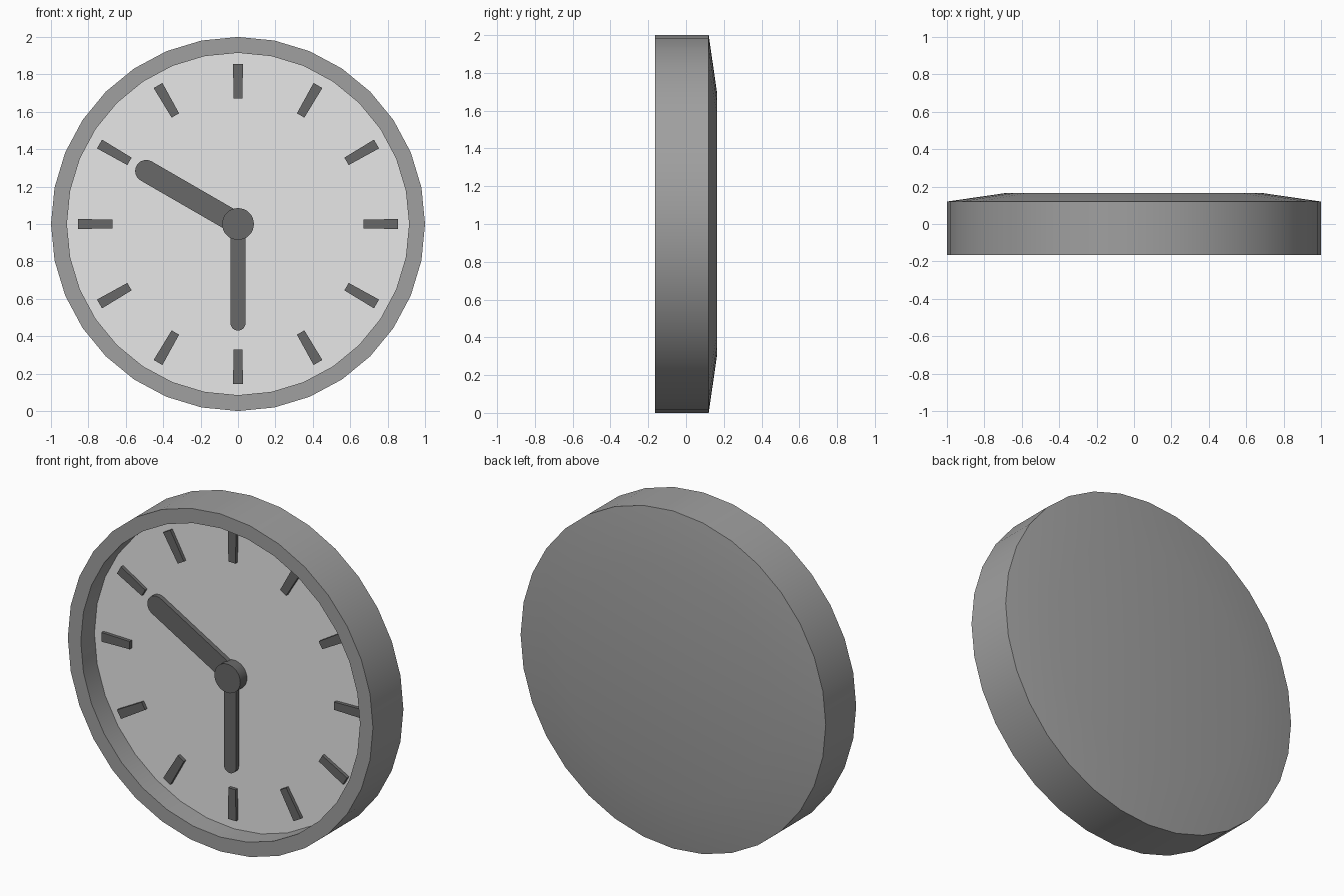
import bpy, bmesh, math

if "Cube" in bpy.data.objects:
    bpy.data.objects.remove(bpy.data.objects["Cube"])

SIDES = 32
FACE_Y = -0.037


def material(name, v):
    m = bpy.data.materials.new(name)
    m.diffuse_color = (v, v, v, 1)
    m.use_nodes = True
    m.node_tree.nodes["Principled BSDF"].inputs["Base Color"].default_value = m.diffuse_color
    return m


case_grey = material("case grey", 0.35)
dial_grey = material("dial light grey", 0.8)
dark_grey = material("dark grey", 0.14)


def finish(bm, name, mats):
    bmesh.ops.recalc_face_normals(bm, faces=bm.faces[:])
    me = bpy.data.meshes.new(name)
    bm.to_mesh(me)
    bm.free()
    for m in mats:
        me.materials.append(m)
    ob = bpy.data.objects.new(name, me)
    bpy.context.collection.objects.link(ob)
    bpy.ops.object.select_all(action='DESELECT')
    ob.select_set(True)
    bpy.context.view_layer.objects.active = ob
    bpy.ops.object.shade_smooth_by_angle(angle=math.radians(30))
    return ob


def lathe(name, profile, mats):
    """Turn (radius, y) points about the clock's axis; cap both ends."""
    bm = bmesh.new()
    rings = []
    for r, y in profile:
        rings.append([bm.verts.new((r * math.cos(a), y, 1 + r * math.sin(a)))
                      for a in (2 * math.pi * i / SIDES for i in range(SIDES))])
    for p, q in zip(rings, rings[1:]):
        for i in range(SIDES):
            j = (i + 1) % SIDES
            bm.faces.new((p[i], p[j], q[j], q[i]))
    bm.faces.new(rings[0])
    front = bm.faces.new(rings[-1])
    if len(mats) > 1:
        front.material_index = 1
    return finish(bm, name, mats)


def plate(name, outline, degrees, y_back, y_front):
    """Extrude a flat (along, across) outline, turned about the clock's centre."""
    c, s = math.cos(math.radians(degrees)), math.sin(math.radians(degrees))
    bm = bmesh.new()
    back, front = [[bm.verts.new((u * c - v * s, y, 1 + u * s + v * c))
                    for u, v in outline] for y in (y_back, y_front)]
    bm.faces.new(back)
    bm.faces.new(front)
    n = len(outline)
    for i in range(n):
        j = (i + 1) % n
        bm.faces.new((back[i], back[j], front[j], front[i]))
    return finish(bm, name, [dark_grey])


def hand(name, length, radius, degrees, y_back, y_front):
    """Straight bar with a round tip."""
    tip = [(length + radius * math.cos(a), radius * math.sin(a))
           for a in (math.pi * (i / 12 - 0.5) for i in range(13))]
    return plate(name, [(0, radius), (0, -radius)] + tip, degrees, y_back, y_front)


# Case with domed back, raised rim and recessed dial
lathe("clock_case", [(0.69, 0.165), (1, 0.12), (1, -0.165),
                     (0.915, -0.165), (0.915, FACE_Y)], [case_grey, dial_grey])

# Twelve slightly tapered hour marks
for k in range(12):
    plate(f"hour_mark_{k + 1}",
          [(0.67, -0.023), (0.855, -0.027), (0.855, 0.027), (0.67, 0.023)],
          60 - 30 * k, FACE_Y + 0.003, FACE_Y - 0.02)

# Hands and centre hub
hand("wide_hand", 0.567, 0.059, 150, FACE_Y + 0.003, -0.064)
hand("narrow_hand", 0.53, 0.04, 270, -0.05, -0.076)
lathe("centre_hub", [(0.085, FACE_Y + 0.003), (0.085, -0.1)], [dark_grey])
